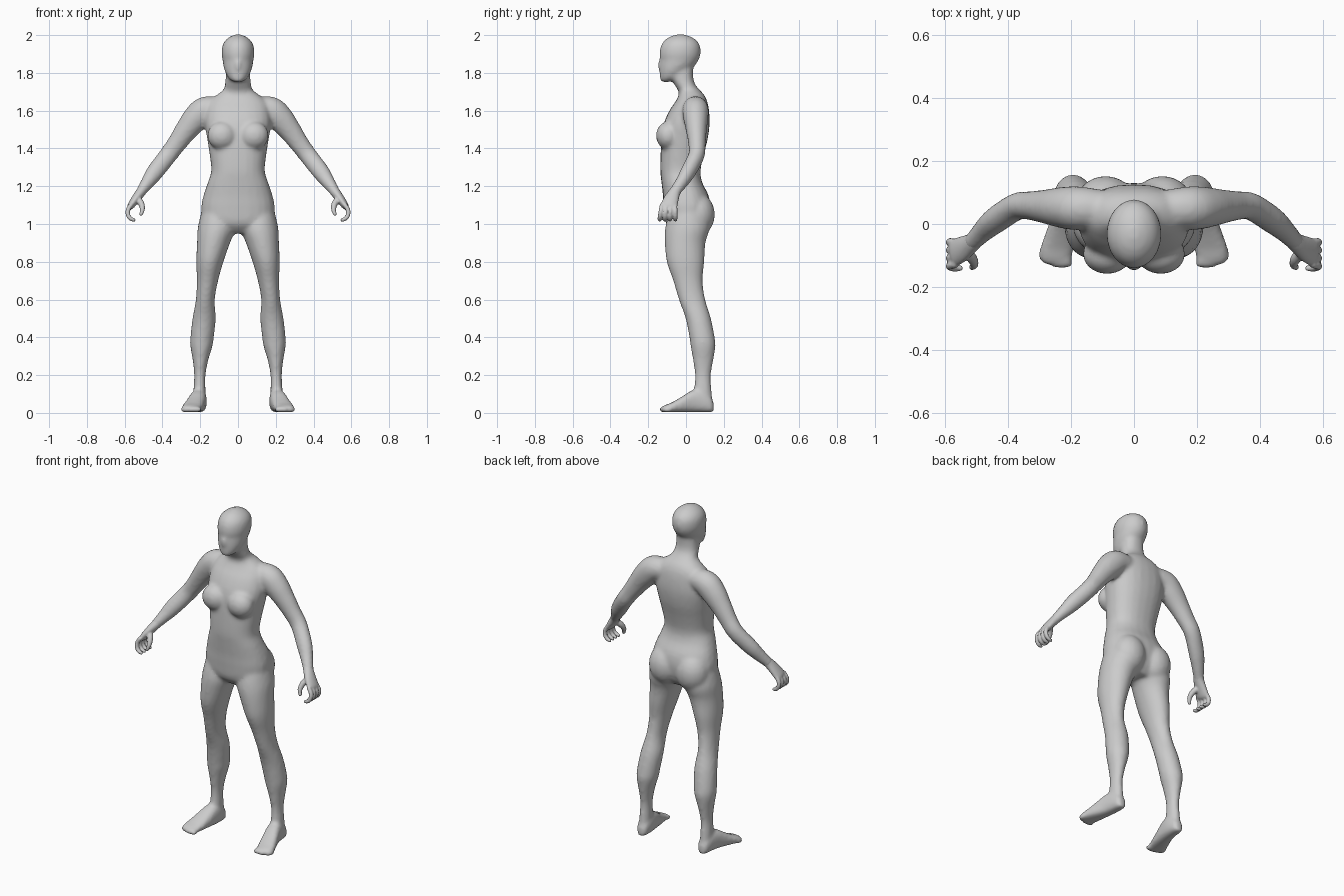
import bpy, bmesh, math
from mathutils import Vector, Matrix

X, Y, Z = Vector((1, 0, 0)), Vector((0, 1, 0)), Vector((0, 0, 1))

skin = bpy.data.materials.new("light grey")
skin.diffuse_color = (0.6, 0.6, 0.6, 1)


def catmull(keys, steps):
    """Smoothly interpolate a list of equal-length tuples."""
    out, n = [], len(keys)
    for i in range(n - 1):
        p = [keys[max(0, min(n - 1, i + k))] for k in (-1, 0, 1, 2)]
        for s in range(steps):
            t = s / steps
            out.append([0.5 * (2 * b + (c - a) * t + (2 * a - 5 * b + 4 * c - d) * t * t
                        + (3 * b - a - 3 * c + d) * t ** 3) for a, b, c, d in zip(*p)])
    return out + [list(keys[-1])]


def loft(bm, keys, U=None, V=None, power=2.0, steps=4, sides=24):
    """Closed tube through (x, y, z, radius_u, radius_v) sections."""
    ks = catmull(keys, steps)
    rings = []
    for i, (x, y, z, a, b) in enumerate(ks):
        u, v = U, V
        if U is None:
            t = Vector(ks[min(i + 1, len(ks) - 1)][:3]) - Vector(ks[max(i - 1, 0)][:3])
            t.normalize()
            v = (Y - t * t.dot(Y)).normalized()
            u = t.cross(v)
        ring = []
        for k in range(sides):
            c, s = math.cos(math.tau * k / sides), math.sin(math.tau * k / sides)
            c = math.copysign(abs(c) ** (2 / power), c)
            s = math.copysign(abs(s) ** (2 / power), s)
            ring.append(bm.verts.new(Vector((x, y, z)) + u * a * c + v * b * s))
        rings.append(ring)
    faces = [bm.faces.new(rings[0]), bm.faces.new(rings[-1])]
    for r, q in zip(rings, rings[1:]):
        for k in range(sides):
            m = (k + 1) % sides
            faces.append(bm.faces.new((r[k], r[m], q[m], q[k])))
    bmesh.ops.recalc_face_normals(bm, faces=faces)


def upright(bm, keys, power=2.0):
    """Loft of level sections (z, half width, front y, back y)."""
    loft(bm, [(0, (f + b) / 2, z, r, (b - f) / 2) for z, r, f, b in keys], X, Y, power)


def ball(bm, centre, radii):
    bmesh.ops.create_uvsphere(bm, u_segments=20, v_segments=12, radius=1,
                              matrix=Matrix.Translation(centre) @ Matrix.Diagonal((*radii, 1)))


def finish(bm, name, voxel, smoothing):
    """Fuse the overlapping volumes into one soft skin."""
    me = bpy.data.meshes.new(name)
    bm.to_mesh(me)
    bm.free()
    me.materials.append(skin)
    ob = bpy.data.objects.new(name, me)
    bpy.context.collection.objects.link(ob)
    rm = ob.modifiers.new("fuse", 'REMESH')
    rm.mode, rm.voxel_size, rm.use_smooth_shade = 'VOXEL', voxel, True
    sm = ob.modifiers.new("soften", 'SMOOTH')
    sm.factor, sm.iterations = 0.5, smoothing
    return ob


body = bmesh.new()

# torso and neck
upright(body, [(.95, .09, -.06, .08), (1.0, .18, -.105, .115), (1.08, .195, -.117, .13),
               (1.15, .183, -.122, .12), (1.22, .16, -.13, .086), (1.28, .142, -.136, .077),
               (1.36, .149, -.135, .092), (1.45, .163, -.13, .115), (1.53, .175, -.118, .125),
               (1.6, .168, -.088, .122), (1.65, .15, -.055, .112), (1.685, .11, -.038, .095),
               (1.71, .078, -.043, .072), (1.74, .069, -.062, .048), (1.78, .065, -.08, .038),
               (1.85, .06, -.08, .04)], 2.3)

# head
upright(body, [(1.752, .022, -.132, -.09), (1.772, .05, -.138, -.03), (1.81, .07, -.14, .012),
               (1.84, .078, -.14, .048), (1.87, .082, -.138, .068), (1.90, .087, -.141, .077),
               (1.94, .084, -.134, .075), (1.97, .069, -.116, .058), (1.992, .042, -.085, .025),
               (2.003, .014, -.05, -.01)])
ball(body, (0, -.137, 1.842), (.014, .014, .03))

for s in (-1, 1):
    # chest and buttocks
    ball(body, (s * .085, -.095, 1.468), (.078, .064, .075))
    ball(body, (s * .09, .06, 1.05), (.098, .093, .115))
    # shoulder and arm
    loft(body, [(s * x, y, z, a, b) for x, y, z, a, b in (
        (.08, .05, 1.615, .055, .055), (.17, .05, 1.605, .071, .069),
        (.222, .052, 1.56, .071, .066), (.275, .055, 1.495, .06, .055),
        (.325, .058, 1.425, .051, .046), (.372, .055, 1.362, .048, .043),
        (.438, .012, 1.277, .046, .041), (.475, -.02, 1.225, .037, .035),
        (.505, -.05, 1.183, .029, .031), (.52, -.062, 1.162, .026, .03))])
    # leg: z, inner x, outer x, front y, back y
    loft(body, [(s * (i + o) / 2, (f + b) / 2, z, (o - i) / 2, (b - f) / 2) for z, i, o, f, b in (
        (1.06, .03, .195, -.09, .11), (.98, .012, .213, -.11, .125), (.9, .042, .217, -.112, .103),
        (.8, .077, .221, -.102, .097), (.7, .105, .218, -.068, .088), (.6, .123, .223, -.038, .102),
        (.5, .118, .241, -.002, .132), (.4, .128, .252, .018, .152), (.35, .136, .252, .025, .156),
        (.28, .157, .24, .037, .145), (.2, .172, .232, .047, .132), (.12, .172, .236, .042, .135),
        (.05, .172, .236, .04, .143), (.02, .178, .23, .05, .138))], X, Y)
    # foot
    loft(body, [(s * x, y, h / 2 + .003, w, h / 2) for y, x, w, h in (
        (.147, .204, .015, .05), (.13, .204, .032, .08), (.08, .206, .041, .115),
        (.03, .214, .045, .115), (-.03, .23, .051, .078), (-.08, .244, .054, .05),
        (-.112, .249, .048, .038), (-.125, .248, .038, .03))], X, Z, 2.6)
    for k in range(5):
        ball(body, (s * (.207 + .021 * k), -.122 + .004 * (k - 1) ** 2 * .7, .018),
             (.012, .024, .017))

finish(body, "body", .011, 5)

for side, s in (("left", 1), ("right", -1)):
    hand = bmesh.new()
    # palm
    loft(hand, [(s * x, y, z, a, b) for x, y, z, a, b in (
        (.495, -.04, 1.195, .026, .028), (.515, -.06, 1.168, .026, .031),
        (.542, -.078, 1.132, .023, .04), (.566, -.09, 1.098, .019, .044),
        (.575, -.094, 1.085, .012, .04))])
    # fingers
    for k in range(4):
        y, tip = -.058 - .023 * k, -.056 - .028 * k
        loft(hand, [(s * x, y + (tip - y) * t, z, r, r) for x, z, t, r in (
            (.563, 1.105, 0, .012), (.583, 1.073, .4, .0125), (.58, 1.042, .8, .012),
            (.563, 1.025, 1, .011), (.543, 1.021, 1, .008))], steps=3, sides=10)
    # thumb
    loft(hand, [(s * x, y, z, r, r) for x, y, z, r in (
        (.535, -.085, 1.135, .02), (.512, -.11, 1.108, .017), (.506, -.13, 1.075, .013),
        (.516, -.138, 1.045, .009))], steps=3, sides=10)
    finish(hand, side + "_hand", .005, 3)
